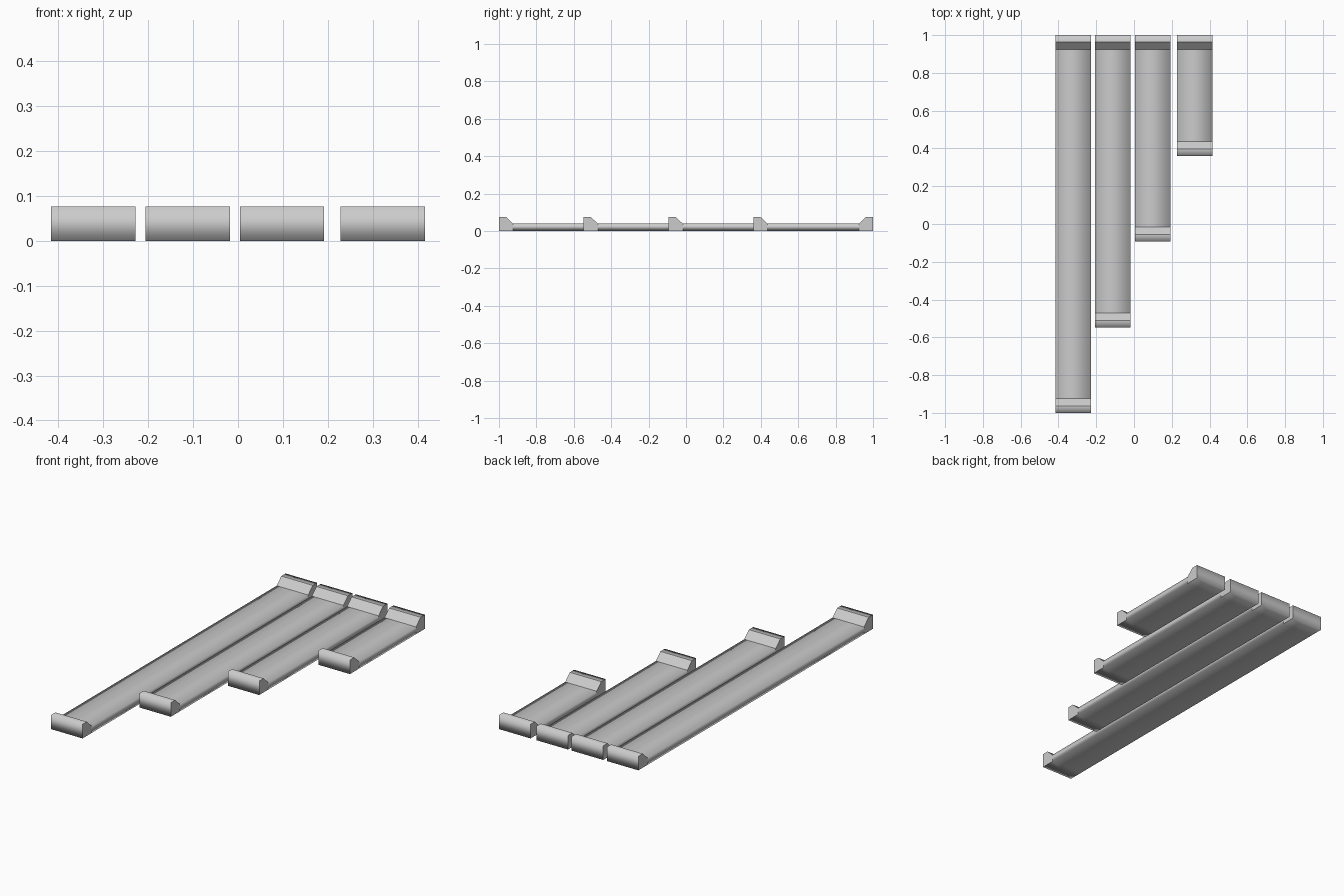
import bpy, bmesh

if "Cube" in bpy.data.objects:
    bpy.data.objects.remove(bpy.data.objects["Cube"])

W = 0.188      # bar width
H = 0.076      # end block height
T = 0.039      # bar thickness
LIP = 0.037    # flat top of each end block
BLOCK = 0.076  # end block length at its foot
BACK = 1.0


def make_bar(name, x0, y0):
    """A flat bar with a raised, inward-sloping block at both ends."""
    profile = [(y0, 0), (y0 + BLOCK, 0), (BACK - BLOCK, 0), (BACK, 0),
               (BACK, H), (BACK - LIP, H), (BACK - BLOCK, T),
               (y0 + BLOCK, T), (y0 + LIP, H), (y0, H)]
    bm = bmesh.new()
    left = [bm.verts.new((x0, y, z)) for y, z in profile]
    right = [bm.verts.new((x0 + W, y, z)) for y, z in profile]
    n = len(profile)
    slopes = (5, 7)
    # strip around the profile: sloped faces flat, the rest softly shaded
    for i in range(n):
        j = (i + 1) % n
        f = bm.faces.new((left[i], left[j], right[j], right[i]))
        f.smooth = i not in slopes
    # sides: flat end blocks and softly shaded bar
    for side in (left, right):
        for ids, smooth in (((0, 1, 7, 8, 9), False), ((1, 2, 6, 7), True),
                            ((2, 3, 4, 5, 6), False)):
            bm.faces.new([side[i] for i in ids]).smooth = smooth
    bmesh.ops.recalc_face_normals(bm, faces=bm.faces[:])
    mesh = bpy.data.meshes.new(name)
    bm.to_mesh(mesh)
    bm.free()
    bpy.context.collection.objects.link(bpy.data.objects.new(name, mesh))


# four bars, aligned at the back and stepping shorter to the right
for i, (x, y) in enumerate([(-0.416, -1.0), (-0.206, -0.547),
                            (0.004, -0.093), (0.228, 0.36)]):
    make_bar(f"stepped_bar_{i + 1}", x, y)
